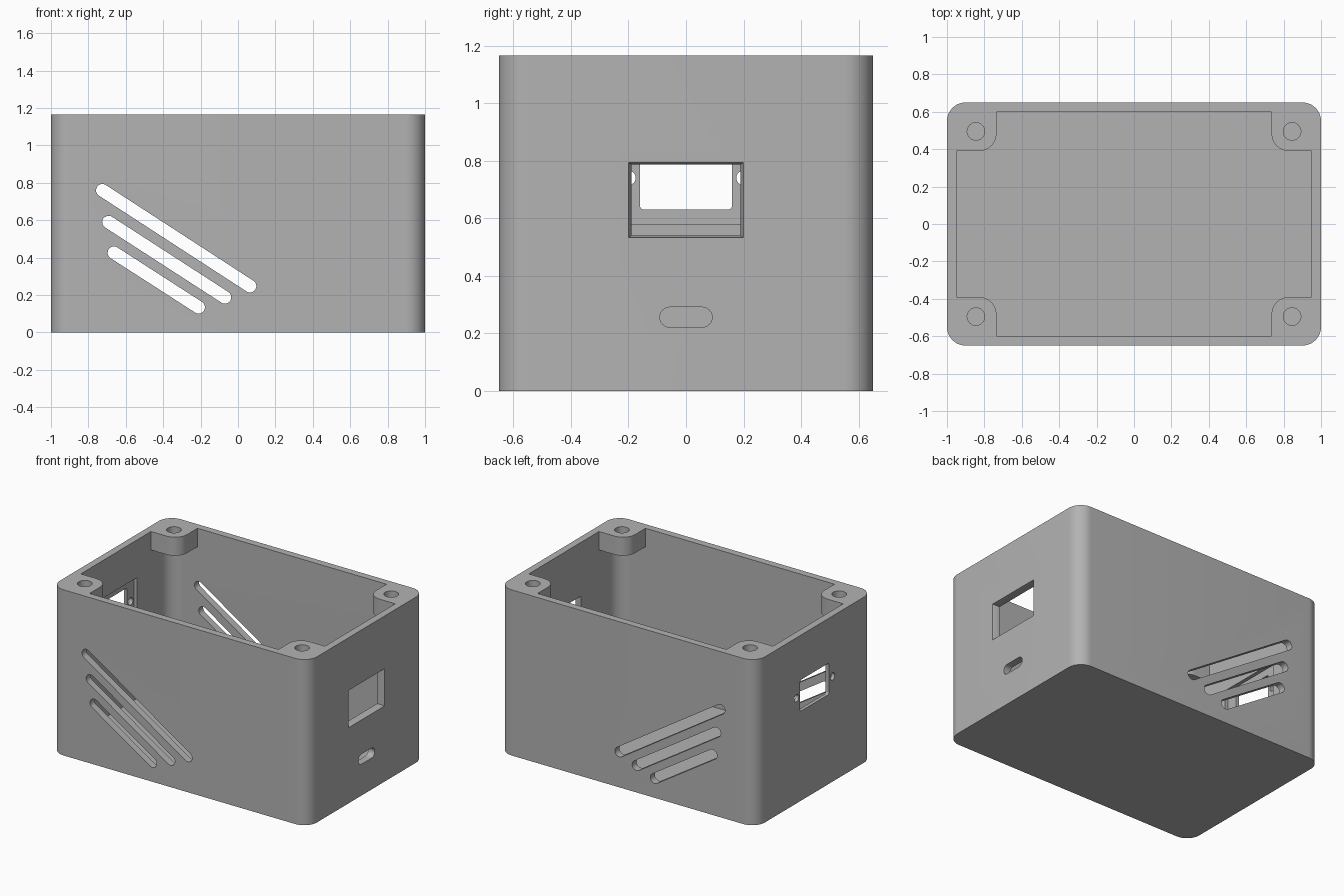
import bpy, bmesh
from math import pi, cos, sin, atan2, radians
from mathutils import Matrix, Vector

cube = bpy.data.objects.get("Cube")
if cube:
    bpy.data.objects.remove(cube, do_unlink=True)

HX, HY, H = 1.0, 0.65, 1.165      # outer half sizes and height
WALL, R = 0.05, 0.1               # wall thickness, corner radius
BOSS_Z = 1.035                    # underside of the screw bosses

grey = bpy.data.materials.new("grey_plastic")
grey.use_nodes = True
colour = (0.45, 0.45, 0.45, 1)
grey.diffuse_color = colour
grey.node_tree.nodes["Principled BSDF"].inputs["Base Color"].default_value = colour

# Axes map profile (u, v) and depth w onto the model
TOP = Matrix.Identity(3)
FRONT = Matrix(((1, 0, 0), (0, 0, 1), (0, 1, 0)))     # u = x, v = z, w = y
SIDE = Matrix(((0, 0, 1), (1, 0, 0), (0, 1, 0)))      # u = y, v = z, w = x


def arc(cx, cy, r, a0, a1, n=12):
    return [(cx + r * cos(a0 + (a1 - a0) * i / n),
             cy + r * sin(a0 + (a1 - a0) * i / n)) for i in range(n + 1)]


def rounded_rect(hu, hv, r, cv=0):
    pts = []
    for k, (su, sv) in enumerate(((1, 1), (-1, 1), (-1, -1), (1, -1))):
        pts += arc(su * (hu - r), cv + sv * (hv - r), r, k * pi / 2, (k + 1) * pi / 2)
    return pts


def rect(hu, v0, v1):
    return [(-hu, v0), (hu, v0), (hu, v1), (-hu, v1)]


def circle(u, v, r):
    return arc(u, v, r, 0, 2 * pi, 32)[:-1]


def stadium(a, b, r):
    t = atan2(b[1] - a[1], b[0] - a[0])
    return arc(*b, r, t - pi / 2, t + pi / 2) + arc(*a, r, t + pi / 2, t + 1.5 * pi)


def prism(name, pts, w0, w1, axes=TOP, end_pts=None):
    """Loft a profile from depth w0 to w1."""
    bm = bmesh.new()
    rings = [[bm.verts.new(axes @ Vector((u, v, w))) for u, v in p]
             for p, w in ((pts, w0), (end_pts or pts, w1))]
    n = len(pts)
    for ring in rings:
        bm.faces.new(ring)
    for i in range(n):
        j = (i + 1) % n
        bm.faces.new((rings[0][i], rings[0][j], rings[1][j], rings[1][i]))
    bmesh.ops.recalc_face_normals(bm, faces=bm.faces)
    mesh = bpy.data.meshes.new(name)
    bm.to_mesh(mesh)
    bm.free()
    obj = bpy.data.objects.new(name, mesh)
    bpy.context.collection.objects.link(obj)
    mesh.materials.append(grey)
    return obj


box = prism("enclosure_box", rounded_rect(HX, HY, R), 0, H)


def cut(*args, **kw):
    tool = prism("cutter", *args, **kw)
    tool.hide_render = True
    mod = box.modifiers.new("cut", "BOOLEAN")
    mod.operation, mod.solver, mod.object = "DIFFERENCE", "EXACT", tool
    bpy.context.view_layer.objects.active = box
    bpy.ops.object.modifier_apply(modifier=mod.name)
    bpy.data.objects.remove(tool, do_unlink=True)


# Main cavity below the bosses
ix, iy = HX - WALL, HY - WALL
cut(rounded_rect(ix, iy, R), WALL, BOSS_Z)

# Mouth of the box, leaving a rounded boss in each corner
bx, by, br = 0.735, 0.39, 0.095
quarter = [(ix, by)] + arc(bx + br, by + br, br, 1.5 * pi, pi) + [(bx, iy)]
mouth = []
for su, sv in ((1, 1), (-1, 1), (-1, -1), (1, -1)):
    corner = [(su * u, sv * v) for u, v in quarter]
    mouth += corner if su * sv > 0 else corner[::-1]
cut(mouth, BOSS_Z - 0.1, H + 0.1)

# Screw holes through the bosses
for sx in (-1, 1):
    for sy in (-1, 1):
        cut(circle(sx * 0.845, sy * 0.495, 0.047), BOSS_Z - 0.05, H + 0.1)

# Slanted vents through the front and back walls
for a, b in (((-0.725, 0.76), (0.064, 0.248)),
             ((-0.692, 0.59), (-0.07, 0.188)),
             ((-0.663, 0.426), (-0.211, 0.135))):
    cut(stadium(a, b, 0.034), -1, 1, FRONT)

# Display window with tapered edges, and cable slot below it
cut(rect(0.19, 0.54, 0.787), ix - 0.03, HX + 0.01, SIDE)
cut(rect(0.19, 0.54, 0.787), HX - 0.03, HX + 0.001, SIDE, end_pts=rect(0.2, 0.532, 0.794))
cut(stadium((-0.056, 0.256), (0.056, 0.256), 0.035), ix - 0.03, HX + 0.1, SIDE)

# Socket opening with an inner recess and two screw holes
cut(rect(0.235, 0.58, 0.9), -HX + 0.025, -ix + 0.03, SIDE)
cut(rounded_rect(0.16, 0.11, 0.015, 0.74), -HX - 0.1, -ix + 0.03, SIDE)
for s in (-1, 1):
    cut(circle(s * 0.2, 0.74, 0.025), -HX - 0.1, -ix + 0.03, SIDE)

# Smooth the round corners, keep the edges sharp
bpy.ops.object.select_all(action="DESELECT")
box.select_set(True)
bpy.context.view_layer.objects.active = box
bpy.ops.object.shade_smooth_by_angle(angle=radians(30))
